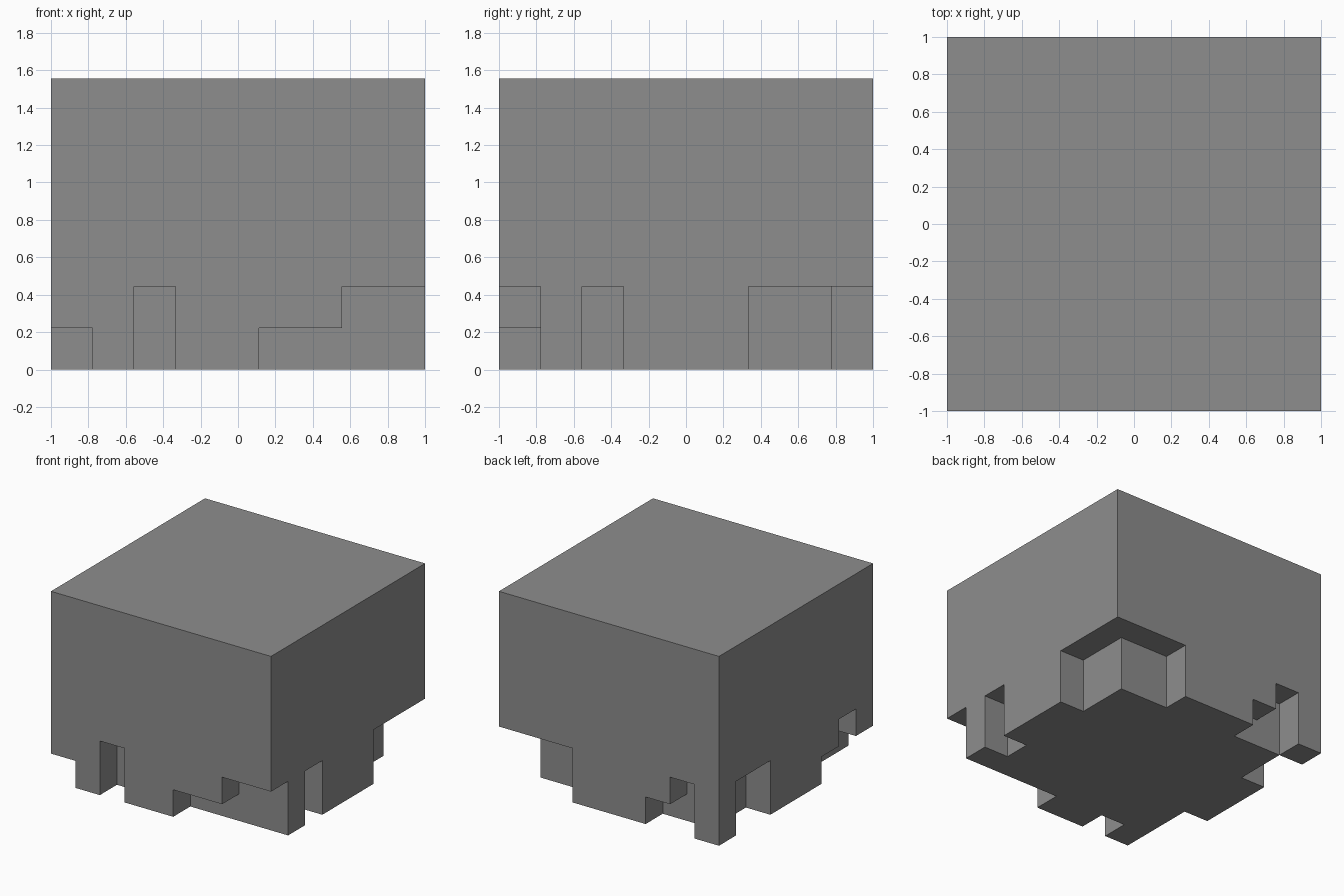
import bpy
import bmesh
import math

cube = bpy.data.objects.get("Cube")
if cube:
    bpy.data.objects.remove(cube, do_unlink=True)

SIDE, TALL = 9, 7      # block size in grid units
UNIT = 2 / SIDE
LAST = SIDE - 1

# Notch height (in units) along each bottom rim, from low to high x or y
FRONT = [1, 0, 2, 0, 0, 1, 1, 2, 2]
BACK = [0, 2, 1, 0, 0, 0, 2, 2, 2]
RIGHT_RIM = [1, 2, 1, 0, 0, 0, 2, 2, 0]     # -x side
LEFT_RIM = [2, 0, 2, 0, 0, 0, 2, 2, 2]      # +x side


def underside(i, j):
    """Height of the underside in a cell; outside the block nothing is solid."""
    if not (0 <= i <= LAST and 0 <= j <= LAST):
        return TALL
    if j == 0:
        return FRONT[i]
    if j == LAST:
        return BACK[i]
    if i == 0:
        return RIGHT_RIM[j]
    if i == LAST:
        return LEFT_RIM[j]
    return 0


bm = bmesh.new()


def quad(*corners):
    bm.faces.new([bm.verts.new((x * UNIT - 1, y * UNIT - 1, z * UNIT))
                  for x, y, z in corners])


for i in range(SIDE):
    for j in range(SIDE):
        low = underside(i, j)
        ring = [(i, j), (i + 1, j), (i + 1, j + 1), (i, j + 1)]
        # Top and underside
        quad(*[(x, y, TALL) for x, y in ring])
        quad(*[(x, y, low) for x, y in reversed(ring)])
        # Walls wherever the neighbouring cell is cut higher
        neighbours = [(i, j - 1), (i + 1, j), (i, j + 1), (i - 1, j)]
        for k, cell in enumerate(neighbours):
            a, b = ring[k], ring[(k + 1) % 4]
            for z in range(low, underside(*cell)):
                quad((*a, z), (*b, z), (*b, z + 1), (*a, z + 1))

# Weld the cells and merge flat areas into clean faces
bmesh.ops.remove_doubles(bm, verts=bm.verts[:], dist=UNIT / 100)
bmesh.ops.dissolve_limit(bm, angle_limit=math.radians(1),
                         verts=bm.verts[:], edges=bm.edges[:])

mesh = bpy.data.meshes.new("notched_block")
bm.to_mesh(mesh)
bm.free()

# Plain grey
grey = bpy.data.materials.new("grey")
grey.use_nodes = True
colour = (0.27, 0.27, 0.27, 1)
grey.diffuse_color = colour
grey.node_tree.nodes["Principled BSDF"].inputs["Base Color"].default_value = colour
mesh.materials.append(grey)

block = bpy.data.objects.new("notched_block", mesh)
bpy.context.collection.objects.link(block)
